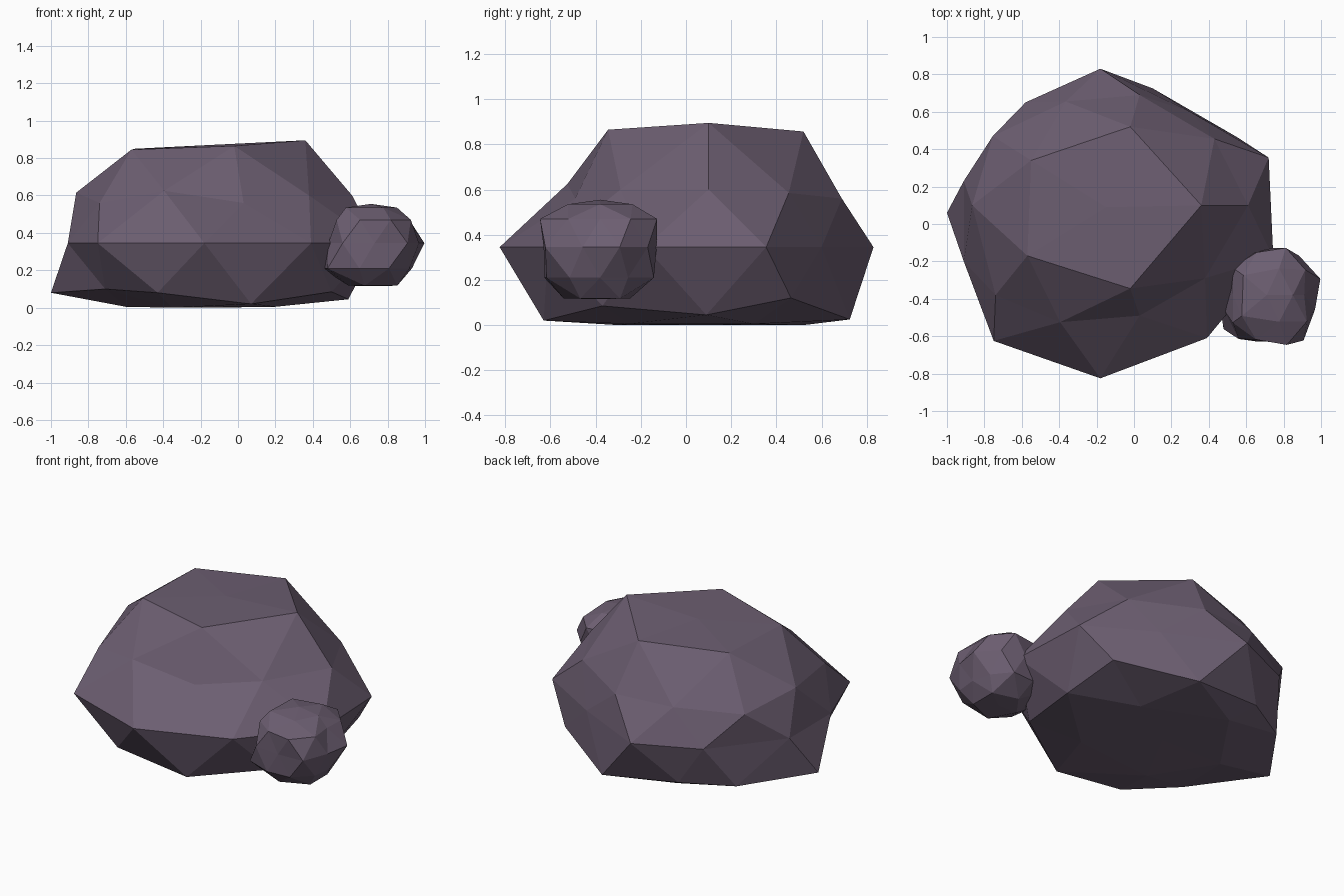
import bpy, bmesh
from math import cos, sin, radians

if "Cube" in bpy.data.objects:
    bpy.data.objects.remove(bpy.data.objects["Cube"])

mat = bpy.data.materials.new("purple_stone")
mat.diffuse_color = (0.15, 0.112, 0.165, 1)
mat.use_nodes = True
mat.node_tree.nodes["Principled BSDF"].inputs["Base Color"].default_value = mat.diffuse_color


def rock(name, top, a, b, e, c, d, bottom):
    """Faceted 42-point ball: pole, rings of 5, 10, 10, 10, 5, pole."""
    bm = bmesh.new()
    T, Bo = bm.verts.new(top), bm.verts.new(bottom)
    A, B, E, C, D = [[bm.verts.new(p) for p in r] for r in (a, b, e, c, d)]

    def cap(pole, inner, outer, odd):
        for k in range(5):
            n, m = (k + 1) % 5, 2 * k + odd
            o = [outer[(m + i) % 10] for i in (-1, 0, 1)]
            bm.faces.new((pole, inner[k], inner[n]))
            bm.faces.new((inner[k], o[0], o[1]))
            bm.faces.new((inner[k], o[1], o[2]))
            bm.faces.new((inner[k], o[2], inner[n]))

    cap(T, A, B, 0)
    cap(Bo, D, C, 1)
    for ring in (B, C):
        for j in range(10):
            n = (j + 1) % 10
            bm.faces.new((ring[j], E[j], ring[n]))
            bm.faces.new((E[j], ring[n], E[n]))
    bmesh.ops.recalc_face_normals(bm, faces=bm.faces)
    me = bpy.data.meshes.new(name)
    bm.to_mesh(me)
    bm.free()
    me.materials.append(mat)
    ob = bpy.data.objects.new(name, me)
    bpy.context.collection.objects.link(ob)


# Main boulder: rings counter-clockwise starting from +x
flat_e = [(.72, .355), (.3, .6), (-.18, .83), (-.58, .65), (-.91, .23),
          (-.91, -.2), (-.75, -.625), (-.18, -.825), (.39, -.61), (.745, -.18)]
rock("large_boulder", (-.15, .09, .87),
     [(.36, .10, .895), (-.02, .52, .857), (-.55, .34, .85),
      (-.57, -.17, .845), (-.02, -.345, .865)],
     [(.61, .10, .6), (.43, .455, .585), (.03, .69, .56), (-.365, .655, .565),
      (-.755, .47, .55), (-.865, .10, .615), (-.74, -.38, .56),
      (-.395, -.525, .625), (.03, -.49, .56), (.38, -.29, .6)],
     [(x, y, .345) for x, y in flat_e],
     [(.59, .09, .045), (.55, .465, .12), (.1, .725, .025), (-.4, .65, .08),
      (-.7, .48, .07), (-1, .06, .08), (-.71, -.4, .10), (-.43, -.63, .08),
      (.07, -.63, .02), (.5, -.37, .085)],
     [(.2, .3, .005), (-.3, .52, 0), (-.6, .08, .005), (-.35, -.3, 0),
      (.2, -.25, .005)],
     (-.15, .08, 0))

# Small stone: rings given as radii around its own axis
cx, cy = .73, -.38


def ring(radii, z, start):
    step = 360 / len(radii)
    return [(cx + r * cos(radians(start + step * i)),
             cy + r * sin(radians(start + step * i)), z)
            for i, r in enumerate(radii)]


rock("small_stone", (cx - .02, cy, .555),
     ring([.12, .15, .18, .19, .15], .535, 0),
     ring([.18, .23, .265, .24, .25, .2, .25, .25, .28, .24], .47, 0),
     ring([.28, .26, .25, .25, .24, .26, .29, .25, .3, .25], .345, 18),
     ring([.2, .21, .25, .24, .25, .28, .31, .26, .25, .23], .21, 0),
     ring([.15, .14, .14, .17, .15], .118, 36),
     (cx, cy, .115))
